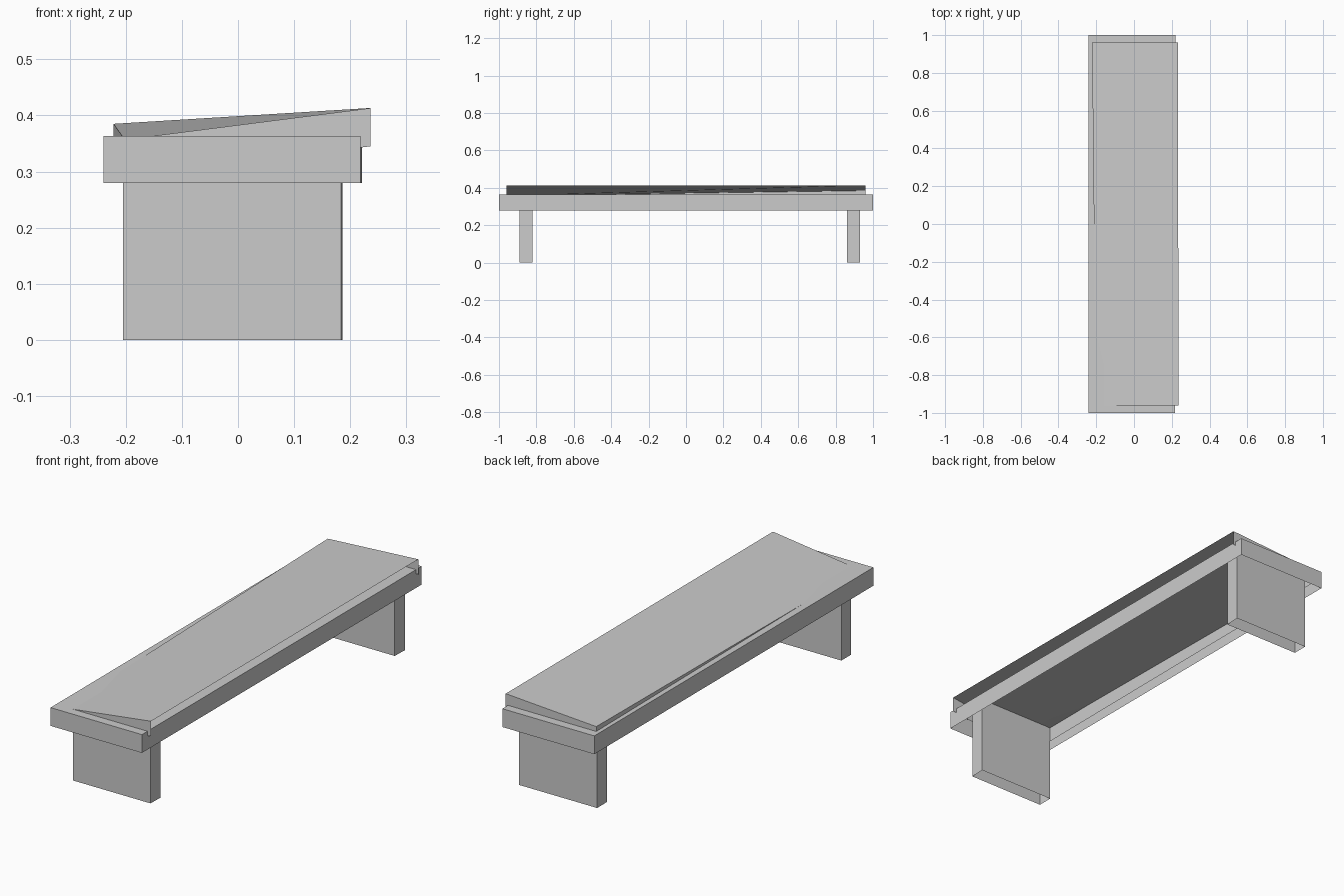
import bpy
import bmesh

cube = bpy.data.objects.get("Cube")
if cube:
    bpy.data.objects.remove(cube, do_unlink=True)

# Single plain grey for every part
grey = bpy.data.materials.new("plain grey")
grey.use_nodes = True
colour = (0.6, 0.6, 0.6, 1)
grey.diffuse_color = colour
grey.node_tree.nodes["Principled BSDF"].inputs["Base Color"].default_value = colour


def open_shell(name, corners, depth, skip=()):
    """Thin top sheet with walls hanging from its edges; the base is open."""
    bm = bmesh.new()
    top = [bm.verts.new(c) for c in corners]
    low = [bm.verts.new((x, y, z - depth)) for x, y, z in corners]
    bm.faces.new(top)
    for i in range(4):
        if i not in skip:
            j = (i + 1) % 4
            bm.faces.new((top[j], top[i], low[i], low[j]))
    bmesh.ops.delete(bm, geom=[v for v in bm.verts if not v.link_faces],
                     context="VERTS")
    mesh = bpy.data.meshes.new(name)
    bm.to_mesh(mesh)
    bm.free()
    mesh.materials.append(grey)
    obj = bpy.data.objects.new(name, mesh)
    bpy.context.collection.objects.link(obj)
    return obj


def rectangle(left, right, front, back, z, skew):
    """Corners from front left, anticlockwise; the back right is skewed."""
    return [(left, front, z), (right, front, z),
            (right + skew, back, z), (left, back, z)]


# Bench frame: a sheet with a skirt around it
open_shell("seat_frame", rectangle(-0.24, 0.218, -1, 1, 0.363, 0.003), 0.083)

# Hollow slab legs reaching up under the frame
for name, front in (("front_leg", -0.89), ("back_leg", 0.86)):
    open_shell(name, rectangle(-0.205, 0.184, front, front + 0.07, 0.36, 0.002), 0.36)

# Twisted, slightly turned seat board with its right-hand wall left open
board = [(-0.202, -0.96, 0.357), (0.236, -0.96, 0.413),
         (0.232, 0.96, 0.413), (-0.222, 0.96, 0.385)]
open_shell("seat_board", board, 0.068, skip=(1,))
